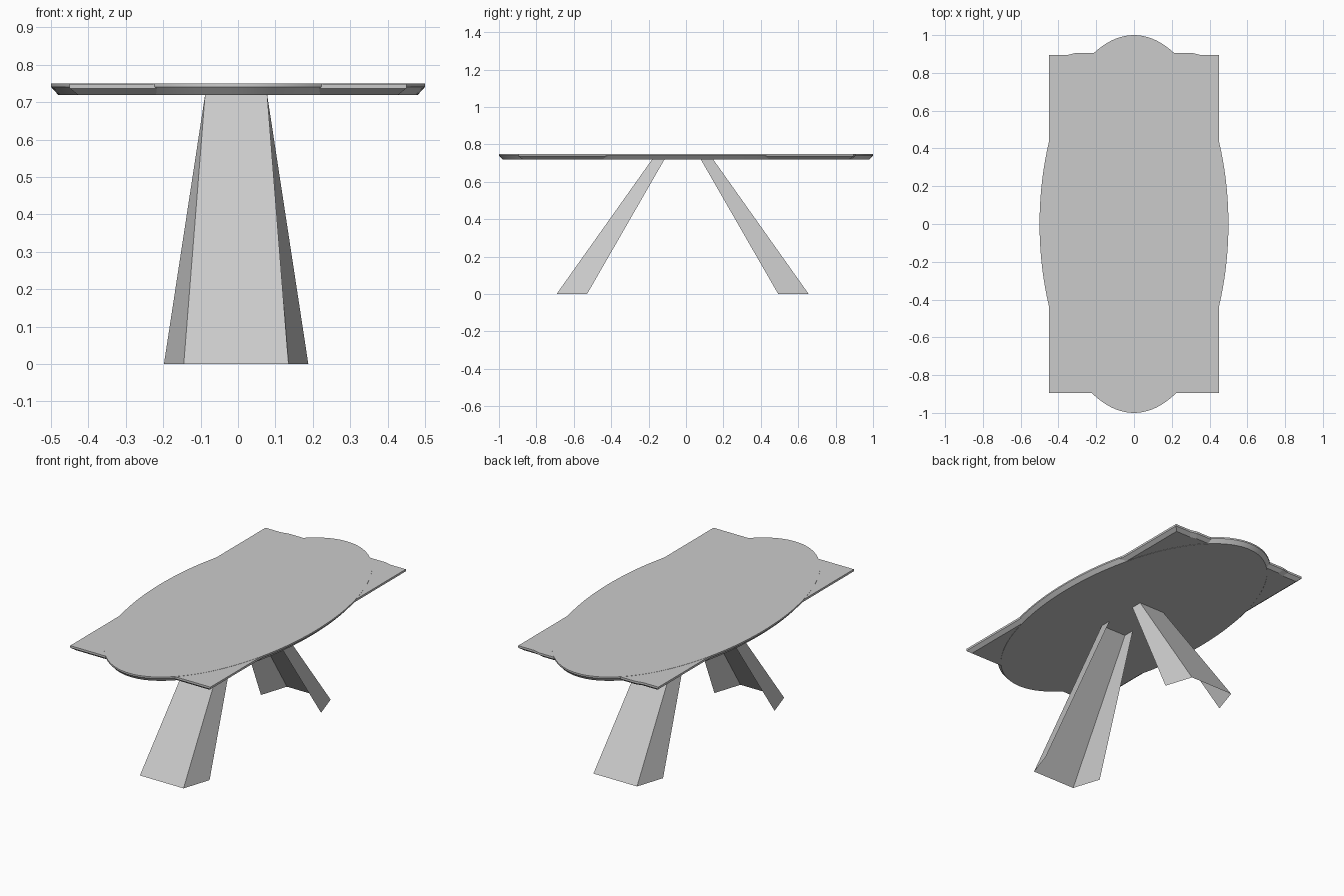
import bpy, bmesh, math

if "Cube" in bpy.data.objects:
    bpy.data.objects.remove(bpy.data.objects["Cube"])


def make_object(name, bm):
    mesh = bpy.data.meshes.new(name)
    bm.to_mesh(mesh)
    bm.free()
    obj = bpy.data.objects.new(name, mesh)
    bpy.context.collection.objects.link(obj)
    return obj


def slab(name, outline, half_x, half_y, inset, z_top, z_edge, z_low):
    """Flat board: a short vertical rim, then a chamfer to a smaller underside."""
    bm = bmesh.new()
    sx, sy = 1 - inset / half_x, 1 - inset / half_y
    rings = [[bm.verts.new((x * kx, y * ky, z)) for x, y in outline]
             for kx, ky, z in ((sx, sy, z_low), (1, 1, z_edge), (1, 1, z_top))]
    n = len(outline)
    for a, b in zip(rings, rings[1:]):
        for i in range(n):
            j = (i + 1) % n
            bm.faces.new((a[i], a[j], b[j], b[i]))
    bm.faces.new(rings[-1])
    bm.faces.new(rings[0][::-1])
    return make_object(name, bm)


def leg(name, side):
    """Folded sheet channel, open towards the middle of the table."""
    bm = bmesh.new()
    cx, cy = -0.005, -0.018
    foot = [(-0.193, 0.511), (-0.14, 0.674), (0.14, 0.674), (0.193, 0.511)]
    head = [(-0.083, 0.097), (-0.083, 0.163), (0.083, 0.163), (0.083, 0.097)]
    low, high = [[bm.verts.new((cx + x, cy + side * y, z)) for x, y in pts]
                 for pts, z in ((foot, 0.0), (head, 0.72))]
    for i in range(3):
        f = (low[i], low[i + 1], high[i + 1], high[i])
        bm.faces.new(f if side < 0 else f[::-1])
    return make_object(name, bm)


# Oval table top
N = 128
oval = [(0.5 * math.cos(2 * math.pi * i / N), math.sin(2 * math.pi * i / N))
        for i in range(N)]
top = slab("oval_top", oval, 0.5, 1.0, 0.02, 0.75, 0.741, 0.719)
bpy.context.view_layer.objects.active = top
top.select_set(True)
bpy.ops.object.shade_smooth_by_angle(angle=math.radians(25))

# Rectangular top, with its slightly raised back edge
rect = [(-0.45, -0.895), (0.45, -0.895), (0.45, 0.895), (0.35, 0.895),
        (0.31, 0.905), (-0.31, 0.905), (-0.35, 0.895), (-0.45, 0.895)]
slab("rectangular_top", rect, 0.45, 0.9, 0.022, 0.749, 0.737, 0.72)

# Two splayed legs
leg("front_leg", -1)
leg("back_leg", 1)
